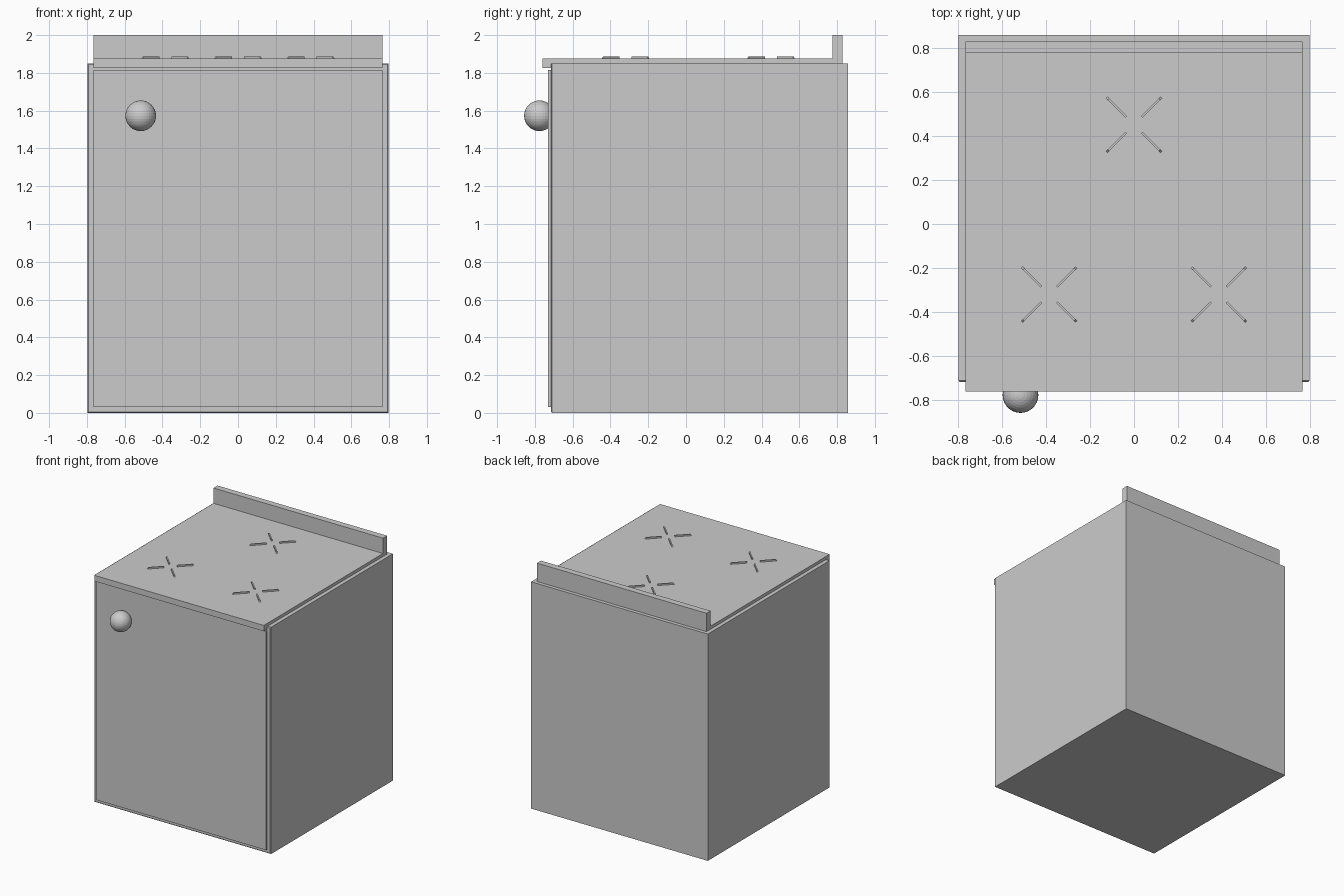
import bpy, bmesh, math
from mathutils import Matrix, Vector

if "Cube" in bpy.data.objects:
    bpy.data.objects.remove(bpy.data.objects["Cube"])


def finish(name, bm):
    bmesh.ops.recalc_face_normals(bm, faces=bm.faces)
    mesh = bpy.data.meshes.new(name)
    bm.to_mesh(mesh)
    bm.free()
    obj = bpy.data.objects.new(name, mesh)
    bpy.context.collection.objects.link(obj)
    return obj


def box_bm(lo, hi):
    lo, hi = Vector(lo), Vector(hi)
    bm = bmesh.new()
    bmesh.ops.create_cube(bm, size=1, matrix=Matrix.Translation((lo + hi) / 2)
                          @ Matrix.Diagonal((*(hi - lo), 1)))
    return bm


def box(name, lo, hi):
    return finish(name, box_bm(lo, hi))


def prism(bm, profile, half_width, matrix):
    """Extrude an (along, height) profile sideways and place it."""
    face = bm.faces.new([bm.verts.new(matrix @ Vector((a, -half_width, z)))
                         for a, z in profile])
    new = bmesh.ops.extrude_face_region(bm, geom=[face])["geom"]
    side = matrix.to_3x3() @ Vector((0, 2 * half_width, 0))
    bmesh.ops.translate(bm, vec=side,
                        verts=[g for g in new if isinstance(g, bmesh.types.BMVert)])


# Cabinet with slightly eased front edges
bm = box_bm((-0.797, -0.716, 0), (0.797, 0.857, 1.85))
front = [e for e in bm.edges if all(v.co.y < -0.7 for v in e.verts)]
bmesh.ops.bevel(bm, geom=front, offset=0.006, segments=1, affect='EDGES')
finish("cabinet", bm)

# Oven door
box("oven_door", (-0.765, -0.73, 0.03), (0.765, -0.71, 1.815))

# Cooktop slab with overhanging front lip
box("cooktop", (-0.765, -0.76, 1.827), (0.765, 0.828, 1.875))

# Backsplash
box("backsplash", (-0.765, 0.776, 1.86), (0.765, 0.828, 2.0))

# Three burner grates, each of four diagonal bars with sloped ends
bar = [(0.05, 1.873), (0.176, 1.873), (0.164, 1.887), (0.05, 1.887)]
for name, x, y in (("rear_grate", 0, 0.45),
                   ("left_grate", -0.385, -0.32),
                   ("right_grate", 0.385, -0.32)):
    bm = bmesh.new()
    for k in range(4):
        turn = Matrix.Rotation(math.radians(45 + 90 * k), 4, 'Z')
        prism(bm, bar, 0.005, Matrix.Translation((x, y, 0)) @ turn)
    finish(name, bm)

# Round door knob
bm = bmesh.new()
bmesh.ops.create_uvsphere(bm, u_segments=32, v_segments=16, radius=0.081,
                          matrix=Matrix.Translation((-0.515, -0.776, 1.573)))
finish("door_knob", bm)
